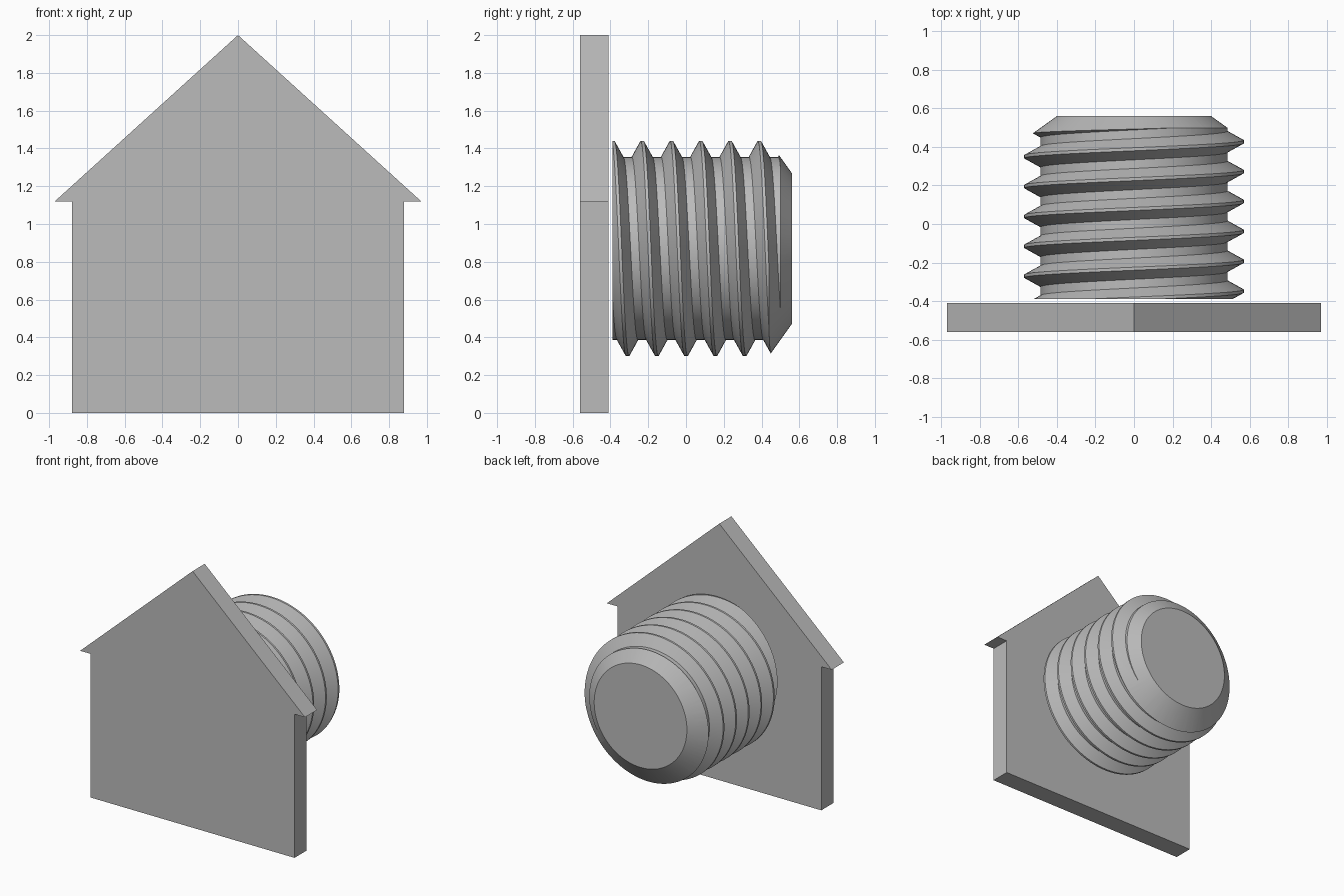
import bpy, bmesh
from math import sin, cos, pi

if "Cube" in bpy.data.objects:
    bpy.data.objects.remove(bpy.data.objects["Cube"])

grey = bpy.data.materials.new("plain grey")
grey.use_nodes = True
grey.diffuse_color = (0.5, 0.5, 0.5, 1)
grey.node_tree.nodes["Principled BSDF"].inputs["Base Color"].default_value = (0.5, 0.5, 0.5, 1)

AXIS_Z = 0.87
SIDES = 96


def finish(bm, name):
    bmesh.ops.recalc_face_normals(bm, faces=bm.faces)
    mesh = bpy.data.meshes.new(name)
    bm.to_mesh(mesh)
    bm.free()
    mesh.materials.append(grey)
    obj = bpy.data.objects.new(name, mesh)
    bpy.context.collection.objects.link(obj)
    return obj


def tube(name, point, rows):
    """Closed round solid along y; point(row, turn) gives (y, radius)."""
    bm = bmesh.new()
    grid = []
    for i in range(SIDES + 1):
        a = 2 * pi * i / SIDES
        column = []
        for j in range(rows):
            y, r = point(j, i / SIDES)
            column.append(bm.verts.new((r * sin(a), y, AXIS_Z + r * cos(a))))
        grid.append(column)
    for left, right in zip(grid, grid[1:]):
        for j in range(rows - 1):
            bm.faces.new((left[j], right[j], right[j + 1], left[j + 1]))
    bmesh.ops.remove_doubles(bm, verts=bm.verts, dist=1e-5)
    bmesh.ops.holes_fill(bm, edges=[e for e in bm.edges if e.is_boundary], sides=0)
    return finish(bm, name)


# House-shaped plate
half = [(0.88, 0), (0.88, 1.12), (0.97, 1.12)]
outline = half + [(0, 2)] + [(-x, z) for x, z in reversed(half)]
bm = bmesh.new()
face = bm.faces.new([bm.verts.new((x, -0.56, z)) for x, z in outline])
ext = bmesh.ops.extrude_face_region(bm, geom=[face], use_keep_orig=True)
bmesh.ops.translate(bm, vec=(0, 0.15, 0),
                    verts=[v for v in ext["geom"] if isinstance(v, bmesh.types.BMVert)])
finish(bm, "house_plate")

# Threaded stud: one flat-topped tooth per turn, longer than needed
PITCH, ROOT, CREST = 0.155, 0.485, 0.57
tooth = [(-0.055, ROOT), (-0.008, CREST), (0.008, CREST), (0.055, ROOT)]
LOW, HIGH = -0.6, 0.8


def thread_point(j, turn):
    offset, r = tooth[j % 4]
    y = 0.078 + PITCH * (j // 4 - 7 + turn) + offset
    if y <= LOW or y >= HIGH:
        return max(LOW, min(HIGH, y)), ROOT
    return y, r


stud = tube("threaded_stud", thread_point, 4 * 15)

# Trim to a flat start and a chamfered tip
trim = [(-0.388, 0.64), (0.388, 0.64), (0.56, 0.40)]
cutter = tube("stud_trim", lambda j, turn: trim[j], len(trim))
cutter.hide_render = True
mod = stud.modifiers.new("trim", 'BOOLEAN')
mod.operation = 'INTERSECT'
mod.solver = 'EXACT'
mod.object = cutter
bpy.context.view_layer.objects.active = stud
stud.select_set(True)
bpy.ops.object.modifier_apply(modifier=mod.name)
bpy.data.objects.remove(cutter)
bpy.ops.object.shade_smooth_by_angle(angle=0.4)
